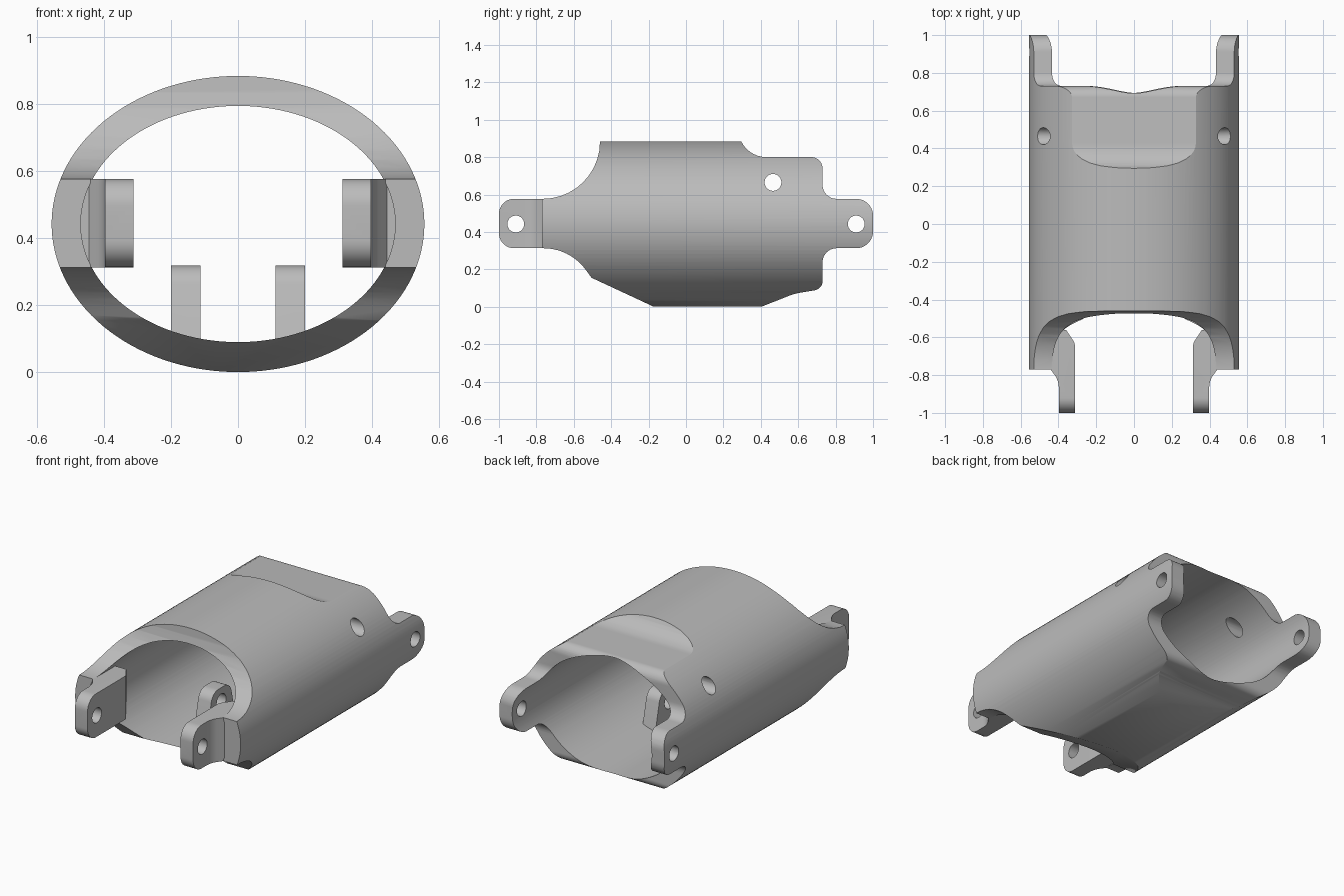
import bpy, bmesh, math
from mathutils import Vector

cube = bpy.data.objects.get("Cube")
if cube:
    bpy.data.objects.remove(cube, do_unlink=True)

grey = bpy.data.materials.new("plain_grey")
grey.use_nodes = True
colour = (0.5, 0.5, 0.5, 1)
grey.diffuse_color = colour
grey.node_tree.nodes["Principled BSDF"].inputs["Base Color"].default_value = colour

MID = 0.4425          # height of the tube axis
HOLE = 0.045          # pin hole radius


def rounded(corners, steps=10):
    """Polygon from (u, v, radius) corners, each replaced by an arc."""
    out = []
    for i, (u, v, r) in enumerate(corners):
        p = Vector((u, v))
        if r == 0:
            out.append(p)
            continue
        a = (Vector(corners[i - 1][:2]) - p).normalized()
        b = (Vector(corners[(i + 1) % len(corners)][:2]) - p).normalized()
        half = a.angle(b) / 2
        centre = p + (a + b).normalized() * (r / math.sin(half))
        start = p + a * (r / math.tan(half)) - centre
        end = p + b * (r / math.tan(half)) - centre
        sweep = math.pi - 2 * half
        for k in range(steps + 1):
            t = k / steps
            w = (math.sin((1 - t) * sweep) * start + math.sin(t * sweep) * end) / math.sin(sweep)
            out.append(centre + w)
    return out


def ellipse(cu, cv, a, b, n):
    return [Vector((cu + a * math.cos(math.tau * (i + 0.5) / n),
                    cv + b * math.sin(math.tau * (i + 0.5) / n))) for i in range(n)]


def prism(name, points, axis, lo, hi):
    """Extrude a flat outline along one axis."""
    def place(p, d):
        return {"x": (d, p.x, p.y), "y": (p.x, d, p.y), "z": (p.x, p.y, d)}[axis]
    bm = bmesh.new()
    low = [bm.verts.new(place(p, lo)) for p in points]
    high = [bm.verts.new(place(p, hi)) for p in points]
    bm.faces.new(low)
    bm.faces.new(high)
    n = len(points)
    for i in range(n):
        j = (i + 1) % n
        bm.faces.new((low[i], low[j], high[j], high[i]))
    bmesh.ops.recalc_face_normals(bm, faces=bm.faces)
    mesh = bpy.data.meshes.new(name)
    bm.to_mesh(mesh)
    bm.free()
    mesh.materials.append(grey)
    obj = bpy.data.objects.new(name, mesh)
    bpy.context.collection.objects.link(obj)
    return obj


def combine(target, tool, operation):
    """Apply a boolean and discard the tool."""
    mod = target.modifiers.new("cut", "BOOLEAN")
    mod.operation, mod.object, mod.solver = operation, tool, "EXACT"
    graph = bpy.context.evaluated_depsgraph_get()
    graph.update()
    mesh = bpy.data.meshes.new_from_object(target.evaluated_get(graph))
    target.modifiers.clear()
    target.data = mesh
    bpy.data.objects.remove(tool, do_unlink=True)


def drill(target, y, z):
    combine(target, prism("pin_hole", ellipse(y, z, HOLE, HOLE, 32), "x", -0.7, 0.7), "DIFFERENCE")


# Oval tube
shell = prism("tube_shell", ellipse(0, MID, 0.557, 0.4425, 128), "y", -1.1, 1.1)
combine(shell, prism("bore", ellipse(0, MID, 0.47, 0.353, 128), "y", -1.2, 1.2), "DIFFERENCE")

# Side outline trims both ends and leaves the rear tabs
side = rounded([
    (-0.77, 0.577, 0), (-0.46, 0.577, 0.305), (-0.46, 1, 0), (0.28, 1, 0),
    (0.28, 0.8, 0.15), (0.73, 0.8, 0.06), (0.73, 0.577, 0.075),
    (1, 0.577, 0.09), (1, 0.313, 0.09), (0.73, 0.313, 0.075),
    (0.73, 0.095, 0.05), (0.58, 0.07, 0.3), (0.2, -0.08, 0),
    (0, -0.08, 0), (-0.505, 0.155, 0), (-0.62, 0.313, 0.28), (-0.77, 0.313, 0)])
combine(shell, prism("side_outline", side, "x", -0.8, 0.8), "INTERSECT")
drill(shell, 0.465, 0.665)

for s in (-1, 1):
    # Front tab, stepped inward from the wall
    plan = rounded([
        (0.313, -1, 0), (0.398, -1, 0), (0.398, -0.83, 0.12), (0.445, -0.765, 0),
        (0.5, -0.765, 0), (0.5, -0.56, 0), (0.36, -0.56, 0), (0.313, -0.63, 0.05)])
    tab = prism("front_tab", [Vector((s * p.x, p.y)) for p in plan], "z", 0.2, 0.7)
    ends = rounded([(-1, 0.313, 0.08), (-0.4, 0.313, 0), (-0.4, 0.577, 0), (-1, 0.577, 0.08)])
    combine(tab, prism("tab_outline", ends, "x", -0.8, 0.8), "INTERSECT")
    drill(tab, -0.91, MID)
    combine(shell, tab, "UNION")

    # Floor lug
    lug_side = rounded([(-0.14, 0.075, 0), (-0.085, 0.318, 0.07),
                        (0.085, 0.318, 0.07), (0.14, 0.075, 0)])
    lug = prism("floor_lug", lug_side, "x", *sorted((s * 0.112, s * 0.2)))
    drill(lug, 0, 0.235)
    combine(shell, lug, "UNION")

drill(shell, 0.91, MID)

# Smooth curved walls, keep rims sharp
bpy.ops.object.select_all(action="DESELECT")
shell.select_set(True)
bpy.context.view_layer.objects.active = shell
bpy.ops.object.shade_smooth_by_angle(angle=math.radians(30))
